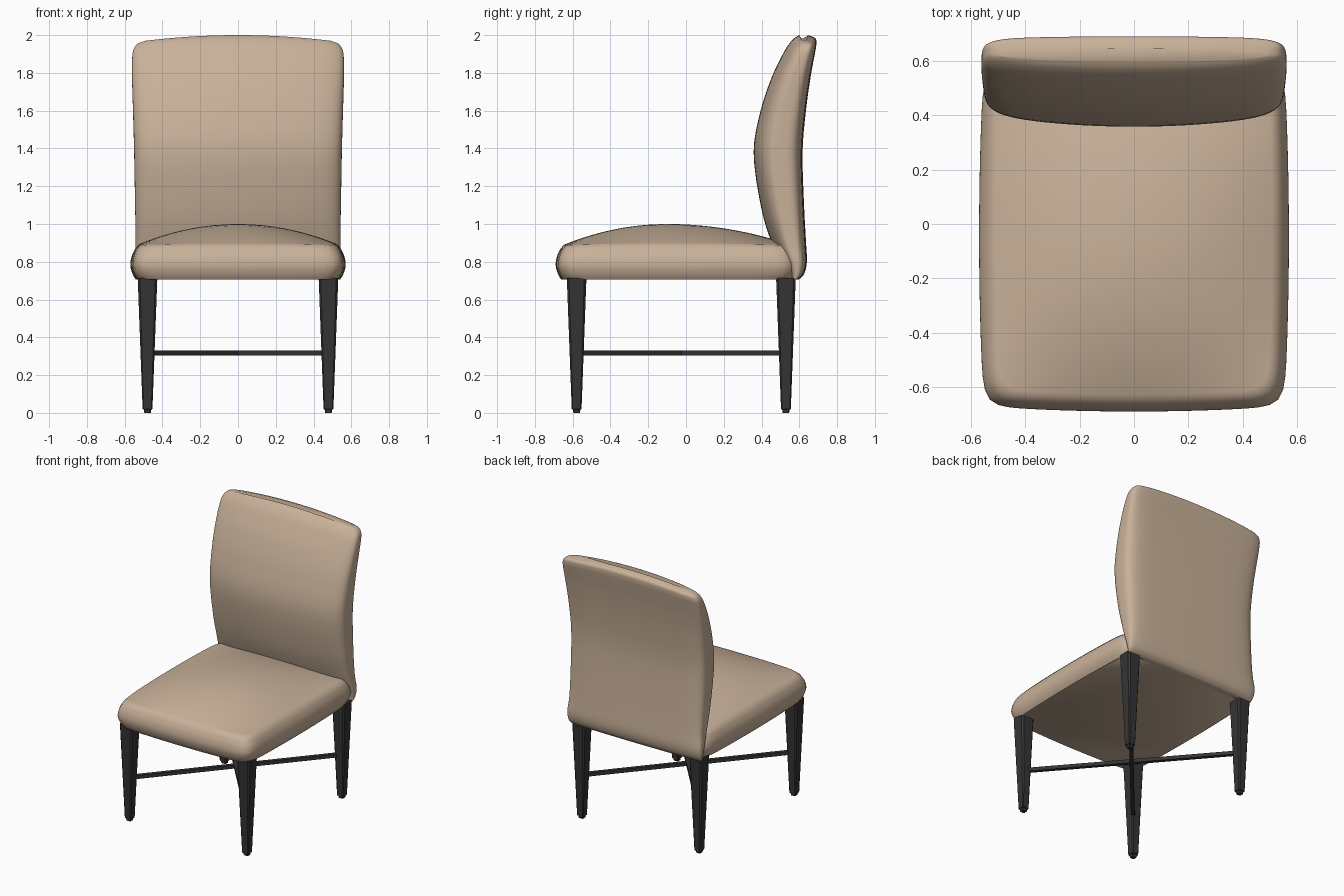
import bpy, bmesh, math
from mathutils import Vector

if "Cube" in bpy.data.objects:
    bpy.data.objects.remove(bpy.data.objects["Cube"])


def material(name, rgb):
    m = bpy.data.materials.new(name)
    m.diffuse_color = (*rgb, 1)
    m.use_nodes = True
    m.node_tree.nodes["Principled BSDF"].inputs["Base Color"].default_value = m.diffuse_color
    return m


TAN = material("tan_upholstery", (0.58, 0.44, 0.32))
DARK = material("dark_wood", (0.035, 0.035, 0.035))


def finish(bm, name, mat, smooth=None):
    bmesh.ops.recalc_face_normals(bm, faces=bm.faces)
    me = bpy.data.meshes.new(name)
    bm.to_mesh(me)
    bm.free()
    ob = bpy.data.objects.new(name, me)
    bpy.context.collection.objects.link(ob)
    me.materials.append(mat)
    if smooth:
        bpy.ops.object.select_all(action='DESELECT')
        ob.select_set(True)
        bpy.context.view_layer.objects.active = ob
        bpy.ops.object.shade_smooth_by_angle(angle=math.radians(smooth))
    return ob


def loft(rings):
    bm = bmesh.new()
    vs = [[bm.verts.new(p) for p in r] for r in rings]
    n = len(vs[0])
    for a, b in zip(vs, vs[1:]):
        for i in range(n):
            j = (i + 1) % n
            bm.faces.new((a[i], a[j], b[j], b[i]))
    bm.faces.new(vs[0][::-1])
    bm.faces.new(vs[-1])
    return bm


def spline(rows, steps=4):
    """Smooth Catmull-Rom interpolation of a list of tuples."""
    P = [Vector(r) for r in rows]
    out = []
    for i in range(len(P) - 1):
        p0, p1, p2, p3 = P[max(i - 1, 0)], P[i], P[i + 1], P[min(i + 2, len(P) - 1)]
        for k in range(steps):
            t = k / steps
            out.append(0.5 * (2 * p1 + (p2 - p0) * t + (2 * p0 - 5 * p1 + 4 * p2 - p3) * t * t
                              + (3 * p1 - p0 - 3 * p2 + p3) * t ** 3))
    return out + [P[-1]]


def unit_outline(nx, ny, count=96):
    """Rounded rectangle spanning -1..1, with even spacing along its sides."""
    pts = []
    for i in range(count):
        s = 8 * i / count
        side, t = int(s // 2), s % 2 - 1
        x, y = [(1, t), (-t, 1), (-1, -t), (t, -1)][side]
        lo, hi = 0.0, 1.0
        for _ in range(40):
            m = (lo + hi) / 2
            if abs(x * m) ** nx + abs(y * m) ** ny < 1:
                lo = m
            else:
                hi = m
        pts.append((x * lo, y * lo))
    return pts


# Seat: bulging sides, then a domed top
def seat_ring(inset, z=None, s=1.0):
    ring = []
    for u, v in unit_outline(16, 16):
        x = (0.57 - inset) * u * (1 - 0.03 * v * v) * s
        y = (0.645 - inset) * v * (1 - 0.03 * u * u) * s - 0.045
        h = z
        if z is None:
            fx = max(0, 1 - (x / 0.545) ** 2)
            fy = max(0, 1 - ((y + 0.1) / (0.56 if y < -0.1 else 0.67)) ** 2)
            h = 0.885 + 0.115 * fx * fy
        ring.append((x, y, h))
    return ring


sides = [(0.03, 0.705), (0.012, 0.735), (0, 0.78), (0.007, 0.83), (0.026, 0.87)]
rings = [seat_ring(i, z) for i, z in spline(sides, 3)]
rings += [seat_ring(0.045, None, s) for s in
          (1, .97, .93, .88, .82, .75, .67, .58, .48, .37, .25, .12, .02)]
finish(loft(rings), "seat", TAN, 50)

# Backrest: sections by height (z, front y, rear y, half width)
levels = [(0.705, 0.555, 0.595, 0.53), (0.735, 0.54, 0.625, 0.54), (0.80, 0.51, 0.64, 0.548),
          (0.91, 0.45, 0.635, 0.542), (1.10, 0.395, 0.625, 0.545), (1.38, 0.358, 0.617, 0.55),
          (1.60, 0.395, 0.635, 0.556), (1.78, 0.455, 0.66, 0.561), (1.90, 0.513, 0.682, 0.56),
          (1.95, 0.543, 0.69, 0.552), (1.983, 0.572, 0.685, 0.53), (2.0, 0.60, 0.645, 0.49)]
rings = []
for z, yf, yb, w in spline(levels):
    mid, half = (yf + yb) / 2, (yb - yf) / 2
    k = min(1, max(0, (z - 1.5) / 0.5))
    bow = 0.045 * min(1, half / 0.1)
    ring = []
    for u, v in unit_outline(10, 3.5):
        y = mid + half * v
        y += bow * u * u * (1 - v) / 2 - 0.008 * u * u * (1 + v) / 2
        ring.append((w * u, y, z - 0.03 * u * u * k * k))
    rings.append(ring)
finish(loft(rings), "backrest", TAN, 50)


# Tapered legs with chamfered corners and small stepped feet
def leg_ring(cx, cy, h, z):
    c = h * 0.78
    return [(cx + a, cy + b, z) for a, b in
            ((h, -c), (h, c), (c, h), (-c, h), (-h, c), (-h, -c), (-c, -h), (c, -h))]


for label, y0 in (("front", -0.579), ("rear", 0.529)):
    for side, sx in (("left", -1), ("right", 1)):
        x0 = 0.479 * sx
        bm = loft([leg_ring(x0, y0, h, z) for h, z in
                   ((0.017, 0), (0.02, 0.018), (0.026, 0.02), (0.052, 0.715))])
        finish(bm, f"{label}_{side}_leg", DARK)

# Crossed stretchers running diagonally between the legs
for name, s in (("stretcher_a", 1), ("stretcher_b", -1)):
    a, b = Vector((-0.46 * s, -0.56, 0.317)), Vector((0.46 * s, 0.51, 0.317))
    d = b - a
    n = Vector((-d.y, d.x, 0)).normalized() * 0.013
    up = Vector((0, 0, 0.013))
    finish(loft([[p + n + up, p - n + up, p - n - up, p + n - up] for p in (a, b)]), name, DARK)
